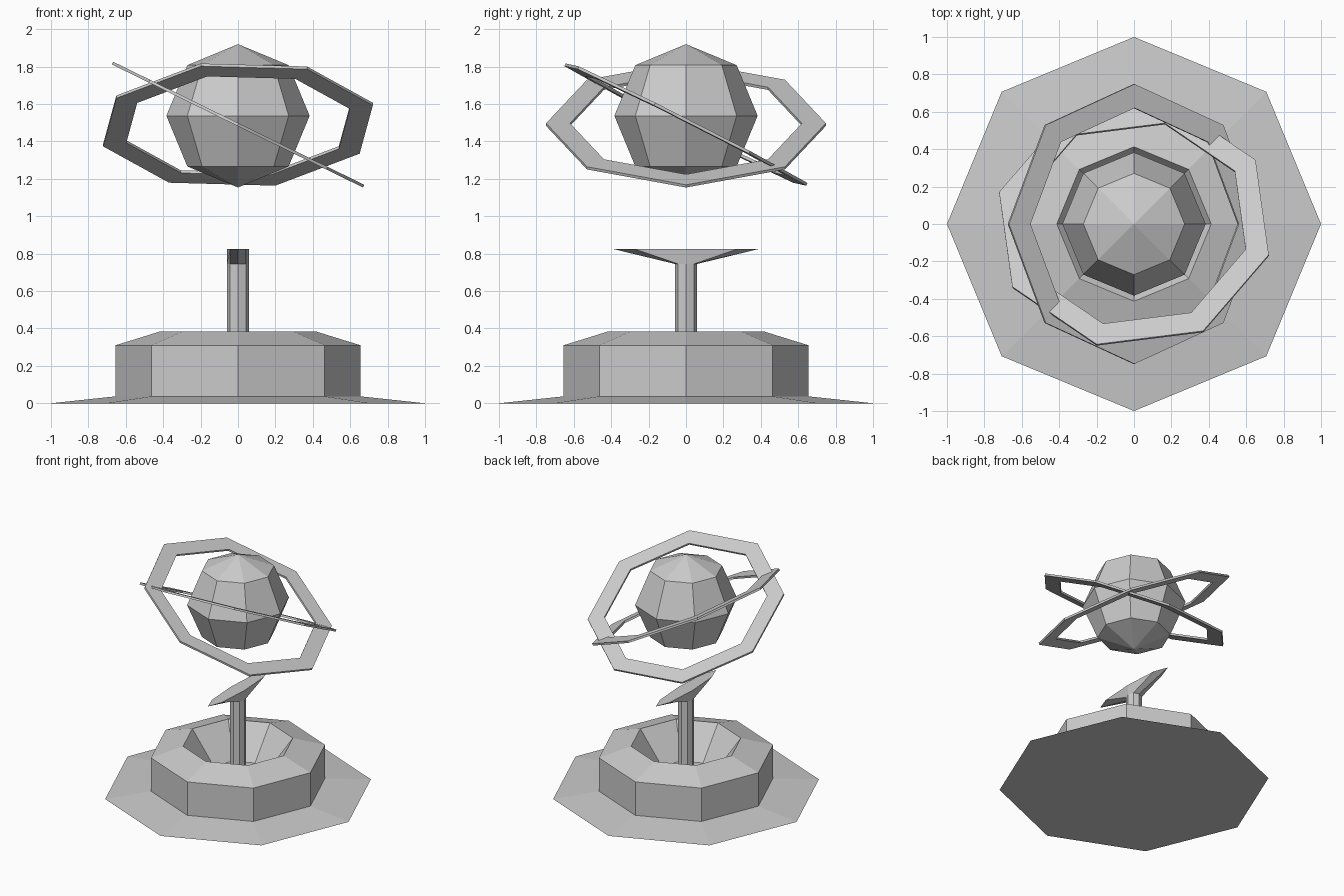
import bpy
import bmesh
from math import cos, sin, tau, radians
from mathutils import Matrix, Vector

SIDES = 8

if "Cube" in bpy.data.objects:
    bpy.data.objects.remove(bpy.data.objects["Cube"])

stone = bpy.data.materials.new("grey_stone")
GREY = (0.6, 0.6, 0.6, 1.0)
stone.diffuse_color = GREY
stone.use_nodes = True
shader = next(n for n in stone.node_tree.nodes if n.type == 'BSDF_PRINCIPLED')
shader.inputs["Base Color"].default_value = GREY


def finish(name, bm):
    """Turn a bmesh into a flat-shaded grey object."""
    bmesh.ops.recalc_face_normals(bm, faces=bm.faces[:])
    mesh = bpy.data.meshes.new(name)
    bm.to_mesh(mesh)
    bm.free()
    mesh.materials.append(stone)
    obj = bpy.data.objects.new(name, mesh)
    bpy.context.collection.objects.link(obj)
    return obj


def loft(name, loops, closed=False):
    """Bridge octagonal loops given as (x radius, y radius, z)."""
    bm = bmesh.new()
    rings = []
    for rx, ry, z in loops:
        rings.append([bm.verts.new((rx * cos(tau * i / SIDES), ry * sin(tau * i / SIDES), z))
                      for i in range(SIDES)])
    pairs = list(zip(rings, rings[1:]))
    if closed:
        pairs.append((rings[-1], rings[0]))
    else:
        bm.faces.new(rings[0])
        bm.faces.new(rings[-1])
    for a, b in pairs:
        for i in range(SIDES):
            j = (i + 1) % SIDES
            bm.faces.new((a[i], a[j], b[j], b[i]))
    return finish(name, bm)


def orbit_ring(name, normal, spin):
    """Thin flat octagonal band tilted to face along a normal."""
    outer, inner, half = 0.748, 0.62, 0.008
    ring = loft(name, [(outer, outer, -half), (outer, outer, half),
                       (inner, inner, half), (inner, inner, -half)], closed=True)
    tilt = Vector((0, 0, 1)).rotation_difference(Vector(normal)).to_matrix().to_4x4()
    ring.data.transform(Matrix.Translation((0, 0, 1.49)) @ tilt
                        @ Matrix.Rotation(radians(spin), 4, 'Z'))
    return ring


# Hollow basin standing on a wide sloping skirt
basin_profile = [(1.0, 0), (0.655, 0.037), (0.655, 0.31), (0.413, 0.385), (0.22, 0.13)]
loft("basin", [(r, r, z) for r, z in basin_profile])

# Post flaring into a long narrow boat-shaped head
loft("post", [(0.06, 0.06, 0.12), (0.06, 0.06, 0.745), (0.06, 0.39, 0.825)])

# Floating faceted globe
globe = bmesh.new()
bmesh.ops.create_uvsphere(globe, u_segments=SIDES, v_segments=4, radius=0.383,
                          matrix=Matrix.Translation((0, 0, 1.537)))
finish("globe", globe)

# Two crossing rings around the globe
orbit_ring("side_tilted_ring", (0.49, 0, 1), 0)
orbit_ring("front_tilted_ring", (-0.035, 0.505, 1), -15)
